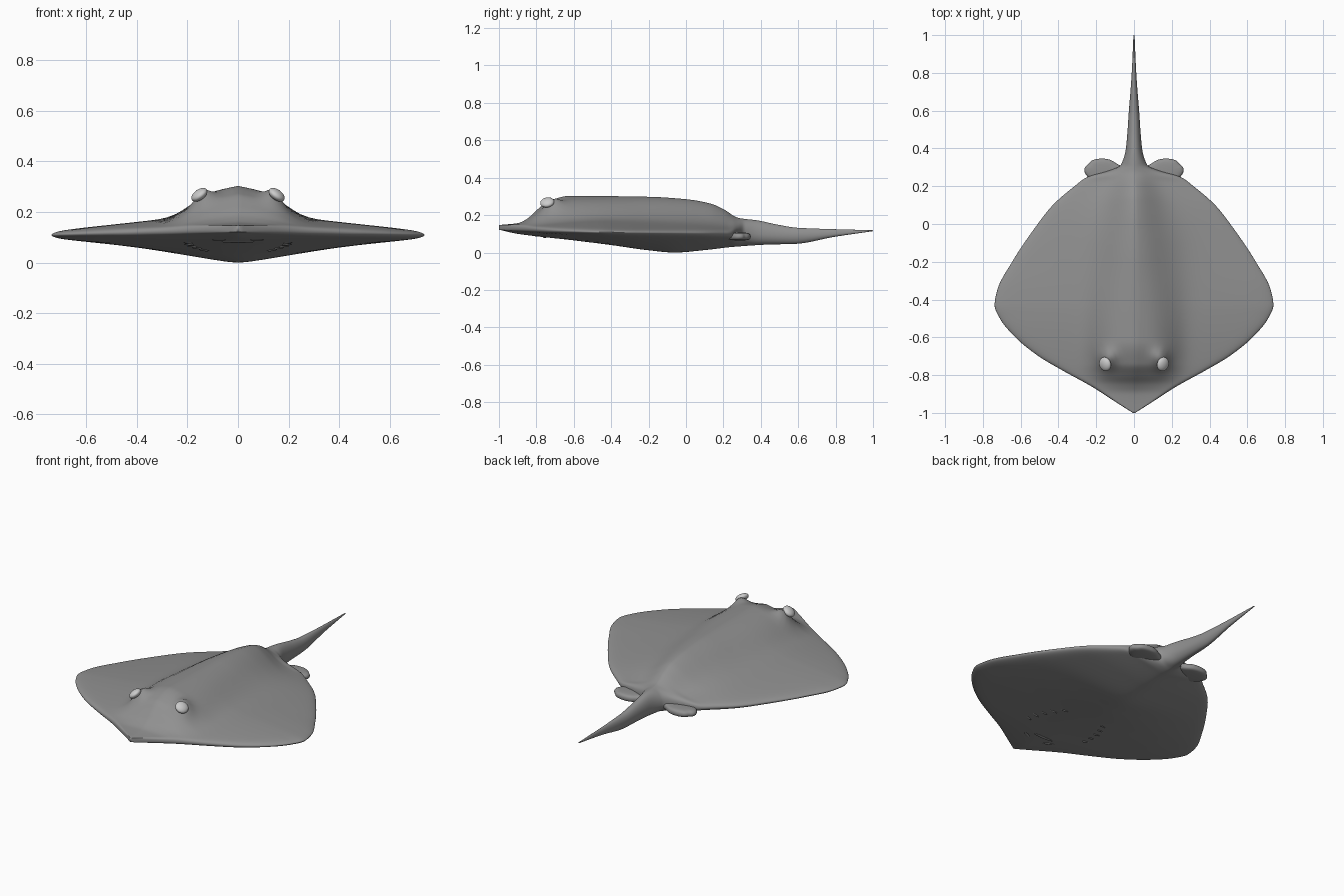
import bpy, bmesh, math

if "Cube" in bpy.data.objects:
    bpy.data.objects.remove(bpy.data.objects["Cube"])


def curve(*pts):
    """Smooth non-overshooting interpolation through (y, value) points."""
    d = [(b[1] - a[1]) / (b[0] - a[0]) for a, b in zip(pts, pts[1:])]
    m = [d[0]] + [2 * p * q / (p + q) if p * q > 0 else 0 for p, q in zip(d, d[1:])] + [d[-1]]

    def f(y):
        i = 0
        while i < len(pts) - 2 and y > pts[i + 1][0]:
            i += 1
        (x0, a), (x1, b) = pts[i], pts[i + 1]
        h = x1 - x0
        t = min(1, max(0, (y - x0) / h))
        return ((2*t**3 - 3*t*t + 1) * a + (t**3 - 2*t*t + t) * h * m[i]
                + (3*t*t - 2*t**3) * b + (t**3 - t*t) * h * m[i + 1])
    return f


# Profiles along the length of the body
width = curve((-1, .006), (-.95, .085), (-.86, .225), (-.78, .37), (-.7, .505), (-.6, .628), (-.5, .71),
              (-.43, .738), (-.35, .724), (-.2, .645), (0, .51), (.1, .43), (.2, .315), (.25, .245),
              (.28, .14), (.31, .072), (.4, .043), (.6, .027), (.8, .012), (1, .003))
top_mid = curve((-1, .147), (-.9, .157), (-.85, .18), (-.8, .225), (-.74, .272), (-.62, .303), (-.2, .298),
                (0, .285), (.13, .262), (.2, .232), (.28, .185), (.38, .172), (.5, .147), (.6, .132), (1, .119))
low_mid = curve((-1, .122), (-.9, .1), (-.6, .065), (-.4, .04), (-.2, .012), (-.06, 0), (.1, .013),
                (.25, .03), (.45, .043), (.58, .046), (.8, .085), (1, .114))
rim = curve((-1, .136), (-.9, .13), (-.7, .117), (-.43, .109), (0, .105), (.3, .1), (.6, .09), (1, .1165))
wing = curve((-1, 0), (-.9, .008), (-.75, .05), (-.43, .08), (0, .07), (.2, .05), (.35, .03), (1, 0))
hump_w = curve((-1, .18), (-.65, .215), (-.1, .18), (.1, .14), (.25, .09), (.4, .06), (1, .05))
hump_pow = curve((-1, 4), (-.65, 4), (-.2, 2.6), (.1, 2.1), (1, 2))
tail_mix = curve((-1, 0), (.22, 0), (.36, 1), (1, 1))


def top_z(u, y):
    x, r, k = u * width(y), rim(y), tail_mix(y)
    e = math.sqrt(max(0, 1 - u**20))
    hump = top_mid(y) - r - .015 - wing(y)
    z = r + .015 * e + wing(y) * (1 - u)
    z += hump * e * math.exp(-(x / hump_w(y))**hump_pow(y)) * (1 - .8 * min(x, .15))
    # brow mounds above the eyes
    z += .042 * math.exp(-((x - .14)**2 + .6 * (y + .71)**2) / .0016) * e
    return z * (1 - k) + k * (r + (top_mid(y) - r) * math.sqrt(max(0, 1 - u * u)))


def low_z(u, y):
    r, k = rim(y), tail_mix(y)
    e = math.sqrt(max(0, 1 - u**20))
    us = (math.sqrt(u * u + .006) - .0775) / (math.sqrt(1.006) - .0775)
    z = r - .015 * e - (r - .015 - low_mid(y)) * (1 - us)
    return z * (1 - k) + k * (r - (r - low_mid(y)) * math.sqrt(max(0, 1 - u * u)))


def material(name, v):
    mat = bpy.data.materials.new(name)
    mat.diffuse_color = (v, v, v, 1)
    mat.use_nodes = True
    mat.node_tree.nodes["Principled BSDF"].inputs["Base Color"].default_value = mat.diffuse_color
    return mat


skin = material("dark_skin", .28)
eye_mat = material("pale_eye", .85)


def finish(name, bm, mat=skin):
    bmesh.ops.recalc_face_normals(bm, faces=bm.faces)
    me = bpy.data.meshes.new(name)
    bm.to_mesh(me)
    bm.free()
    for p in me.polygons:
        p.use_smooth = True
    me.materials.append(mat)
    ob = bpy.data.objects.new(name, me)
    bpy.context.collection.objects.link(ob)
    return ob


# Disc body running on into the tail
bm = bmesh.new()
ROWS, SEG = 200, 128
rings = []
for i in range(ROWS + 1):
    y = -1 + 2 * i / ROWS
    ring = []
    for j in range(SEG):
        a = 2 * math.pi * j / SEG
        c = math.cos(a)
        u = min(1, abs(c))
        z = top_z(u, y) if math.sin(a) >= 0 else low_z(u, y)
        ring.append(bm.verts.new((c * width(y), y, z)))
    rings.append(ring)
for a, b in zip(rings, rings[1:]):
    for j in range(SEG):
        n = (j + 1) % SEG
        bm.faces.new((a[j], a[n], b[n], b[j]))
bm.faces.new(rings[0])
bm.faces.new(rings[-1])
finish("ray_body", bm)


def ellipsoid(name, loc, size, rot, mat=skin):
    bm = bmesh.new()
    bmesh.ops.create_uvsphere(bm, u_segments=24, v_segments=14, radius=1)
    ob = finish(name, bm, mat)
    ob.location, ob.scale, ob.rotation_euler = loc, size, rot
    return ob


fin_outline = [(.02, .2), (.04, .3), (.085, .31), (.115, .336), (.15, .345), (.19, .345), (.228, .335),
               (.24, .312), (.258, .305), (.264, .275), (.24, .245), (.19, .2)]

for s, side in ((1, "right"), (-1, "left")):
    # Eyes set into the slope of the head
    ellipsoid("eye_" + side, (s * .153, -.742, .268), (.036, .038, .02),
              (0, s * math.radians(38), s * math.radians(-18)), eye_mat)

    # Pelvic fins beside the tail root
    bm = bmesh.new()
    layers = []
    for grow, z in ((.85, .064), (1.03, .075), (1.03, .095), (.85, .108)):
        layers.append([bm.verts.new((s * (.15 + (x - .15) * grow), .27 + (y - .27) * grow, z))
                       for x, y in fin_outline])
    n = len(fin_outline)
    for a, b in zip(layers, layers[1:]):
        for j in range(n):
            bm.faces.new((a[j], a[(j + 1) % n], b[(j + 1) % n], b[j]))
    bm.faces.new(layers[0])
    bm.faces.new(layers[-1])
    fin = finish("pelvic_fin_" + side, bm)
    sub = fin.modifiers.new("smooth", 'SUBSURF')
    sub.levels = sub.render_levels = 2

    # Gill ridges under the disc
    for i in range(5):
        x, y = .2 - .004 * i * i, -.64 + .055 * i
        ellipsoid(f"gill_{side}_{i + 1}", (s * x, y, low_z(x / width(y), y)),
                  (.022, .006, .004), (0, s * -.15, s * (.3 - .15 * i)))

    # Nostril flaps
    ellipsoid("nostril_" + side, (s * .075, -.8, low_z(.075 / width(-.8), -.8)),
              (.03, .009, .004), (0, 0, s * .5))

# Mouth
ellipsoid("mouth", (0, -.755, low_z(0, -.755)), (.065, .009, .004), (0, 0, 0))
